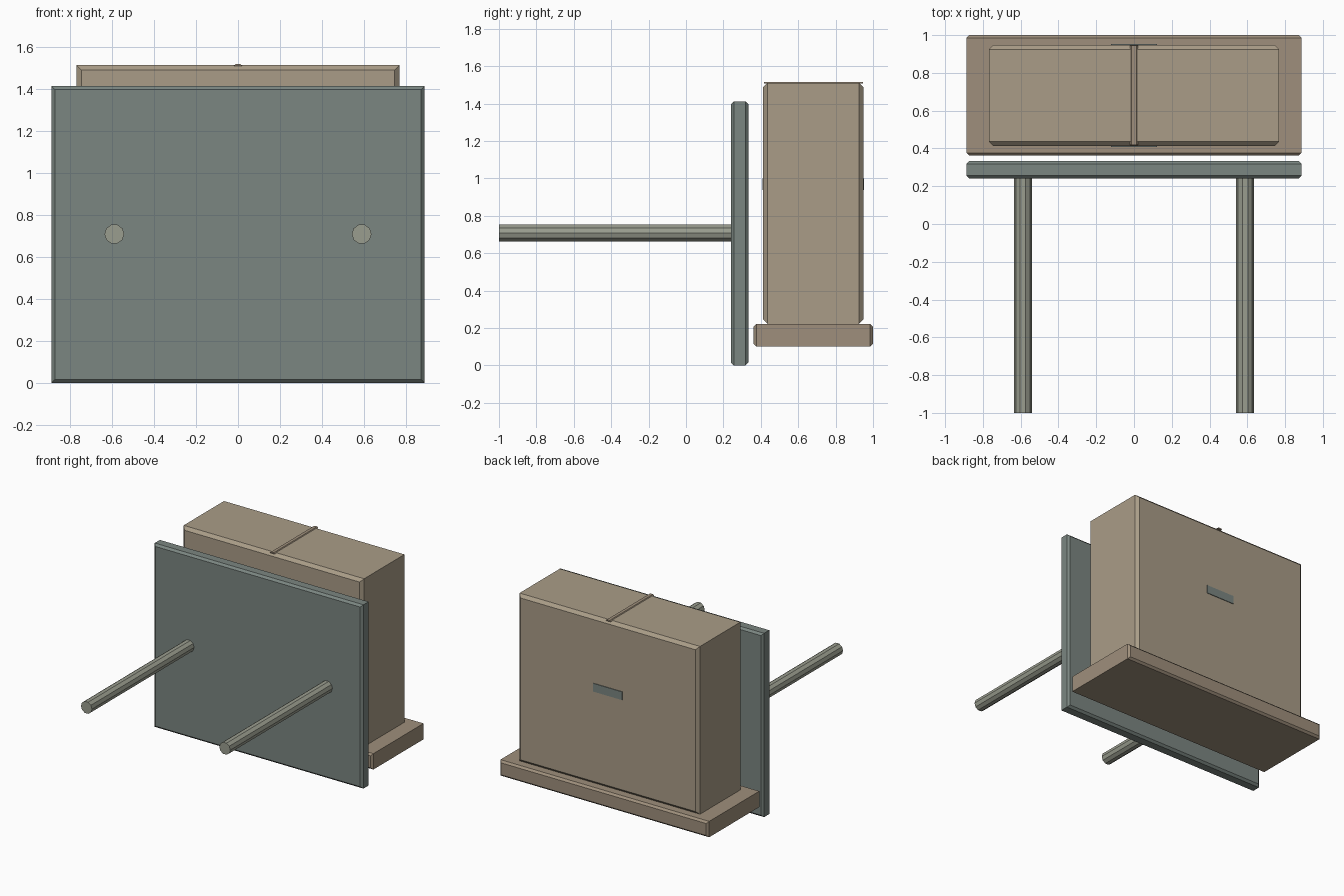
import bpy, bmesh
from math import pi

if "Cube" in bpy.data.objects:
    bpy.data.objects.remove(bpy.data.objects["Cube"])


def material(name, rgb):
    m = bpy.data.materials.new(name)
    m.diffuse_color = (*rgb, 1)
    m.use_nodes = True
    m.node_tree.nodes["Principled BSDF"].inputs["Base Color"].default_value = m.diffuse_color
    return m


CARD = material("cardboard", (0.40, 0.335, 0.245))
WOOD = material("base_brown", (0.345, 0.275, 0.20))
STEEL = material("panel_grey", (0.198, 0.238, 0.22))
ROD = material("rod_grey", (0.323, 0.337, 0.275))


def finish(name, bm, mat):
    bmesh.ops.recalc_face_normals(bm, faces=bm.faces[:])
    me = bpy.data.meshes.new(name)
    bm.to_mesh(me)
    bm.free()
    me.materials.append(mat)
    ob = bpy.data.objects.new(name, me)
    bpy.context.collection.objects.link(ob)
    return ob


def slab(name, half_x, y0, y1, z0, z1, bevel, mat):
    """Block with the rims of its front and back faces chamfered."""
    bm = bmesh.new()
    bmesh.ops.create_cube(bm, size=1)
    for v in bm.verts:
        v.co = (half_x * 2 * v.co.x, y0 + (v.co.y + .5) * (y1 - y0),
                z0 + (v.co.z + .5) * (z1 - z0))
    if bevel:
        rims = [e for e in bm.edges if abs(e.verts[0].co.y - e.verts[1].co.y) < 1e-5]
        bmesh.ops.bevel(bm, geom=rims, offset=bevel, segments=1, affect='EDGES')
    return finish(name, bm, mat)


def prism(name, outline, depth, mat):
    """Closed outline of 3D points pushed along y."""
    bm = bmesh.new()
    face = bm.faces.new([bm.verts.new(p) for p in outline])
    ext = bmesh.ops.extrude_face_region(bm, geom=[face])
    for v in ext["geom"]:
        if isinstance(v, bmesh.types.BMVert):
            v.co.y += depth
    return finish(name, bm, mat)


# Upright panel, base and carton
slab("upright_panel", 0.887, 0.24, 0.334, 0.0, 1.412, 0.016, STEEL)
slab("carton_base", 0.887, 0.362, 1.0, 0.10, 0.222, 0.015, WOOD)
slab("carton", 0.767, 0.413, 0.948, 0.222, 1.511, 0.023, CARD)

# Two ten-sided rods reaching forward from the panel
for side, x in (("left", -0.588), ("right", 0.588)):
    bpy.ops.mesh.primitive_cylinder_add(vertices=10, radius=0.047, depth=1.25,
                                        location=(x, -0.375, 0.708),
                                        rotation=(pi / 2, pi / 2, 0))
    rod = bpy.context.object
    rod.name = side + "_rod"
    rod.data.materials.append(ROD)

# Raised seam across the carton top
prism("top_seam", [(-0.021, 0.417, 1.507), (-0.012, 0.417, 1.516),
                   (0.012, 0.417, 1.516), (0.021, 0.417, 1.507)], 0.528, WOOD)

# Thin hand-hole strips, front and back
slab("front_handle_strip", 0.122, 0.408, 0.416, 0.937, 1.0, 0, STEEL)
slab("back_handle_strip", 0.122, 0.945, 0.953, 0.937, 1.0, 0, STEEL)
